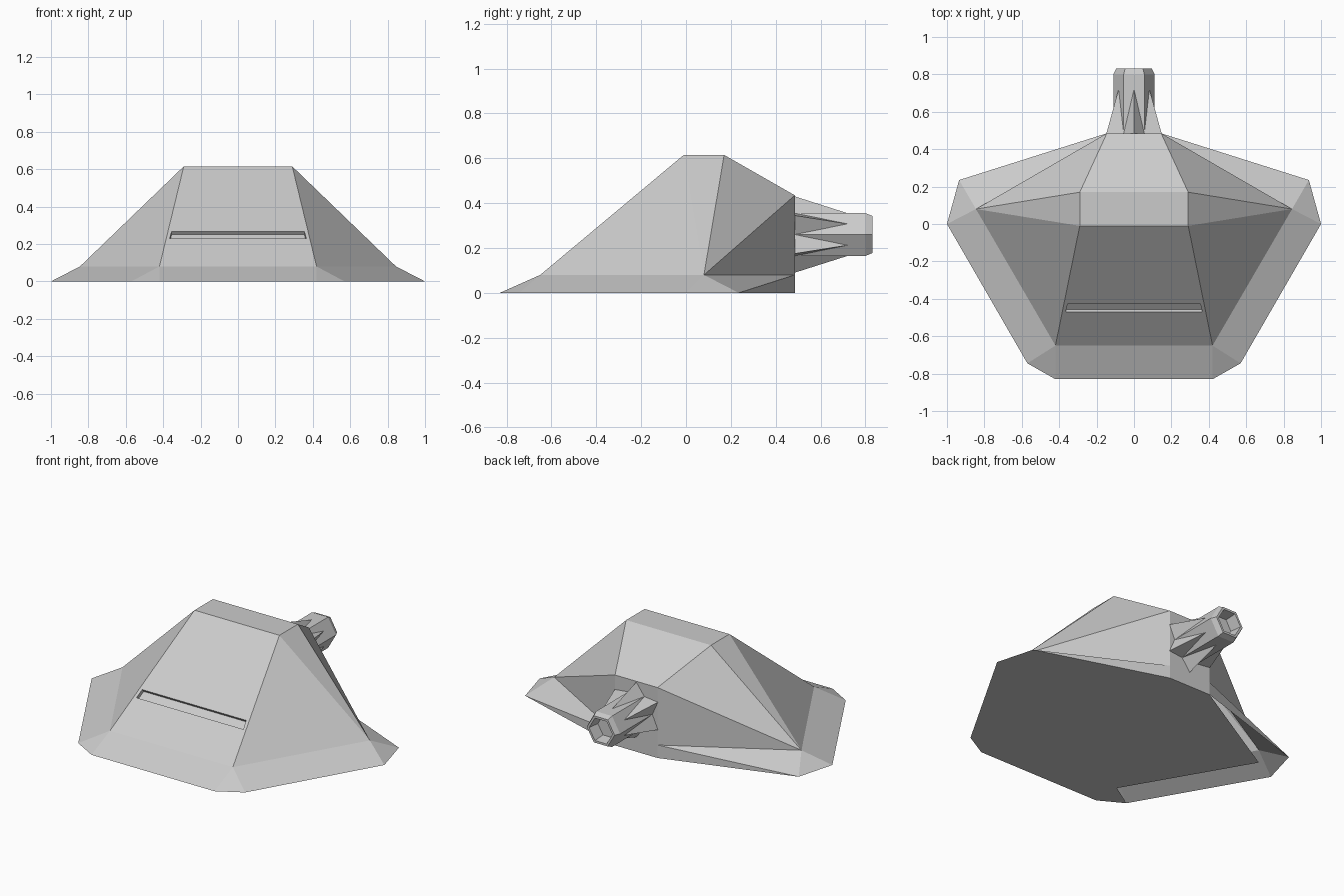
import bpy, bmesh
from math import sin, cos, radians
from mathutils import Vector

if "Cube" in bpy.data.objects:
    bpy.data.objects.remove(bpy.data.objects["Cube"])


def make_object(name, bm):
    bmesh.ops.remove_doubles(bm, verts=bm.verts, dist=0.0005)
    bmesh.ops.recalc_face_normals(bm, faces=bm.faces)
    mesh = bpy.data.meshes.new(name)
    bm.to_mesh(mesh)
    bm.free()
    obj = bpy.data.objects.new(name, mesh)
    bpy.context.collection.objects.link(obj)
    return obj


def add_face(bm, points):
    bm.faces.new([bm.verts.new(p) for p in points])


def mirror(p):
    return (-p[0], p[1], p[2])


# Key points of the right half of the hull
skirt_front = (0.42, -0.83, 0)
skirt_corner = (0.57, -0.745, 0)
skirt_side = (1.0, 0, 0)
skirt_rear = (0.935, 0.235, 0)
hull_front = (0.42, -0.65, 0.08)
hull_side = (0.845, 0.08, 0.08)
roof_front = (0.29, -0.01, 0.615)
roof_rear = (0.29, 0.17, 0.615)
rear_top = (0.145, 0.485, 0.435)
rear_mid = (0.145, 0.485, 0.08)
rear_base = (0.145, 0.485, 0)

# Vision slot cut into the sloping front
slope = (roof_front[2] - hull_front[2]) / (roof_front[1] - hull_front[1])
slot_low = (0.365, -0.47, 0.08 + 0.18 * slope)
slot_high = (0.355, -0.427, 0.08 + 0.223 * slope)
inward = Vector((0, slope, -1)).normalized() * 0.022
deep_low = tuple(Vector(slot_low) + inward)
deep_high = tuple(Vector(slot_high) + inward)

# Hull faces mirrored left and right
bm = bmesh.new()
side_faces = [
    (hull_front, skirt_front, skirt_corner),
    (hull_front, skirt_corner, skirt_side, hull_side),
    (hull_side, skirt_side, skirt_rear),
    (hull_side, skirt_rear, rear_mid),
    (skirt_rear, rear_base, rear_mid),
    (hull_side, rear_mid, rear_top),
    (hull_side, rear_top, roof_rear),
    (hull_side, roof_rear, roof_front),
    (hull_side, roof_front, hull_front),
    (hull_front, roof_front, slot_high, slot_low),
    (slot_low, slot_high, deep_high, deep_low),
]
for face in side_faces:
    add_face(bm, face)
    add_face(bm, [mirror(p) for p in face])

# Hull faces that span the centre line
for a, b in [(skirt_front, hull_front), (hull_front, slot_low),
             (slot_high, roof_front), (roof_front, roof_rear),
             (roof_rear, rear_top), (rear_top, rear_mid),
             (rear_mid, rear_base), (slot_low, deep_low),
             (slot_high, deep_high), (deep_low, deep_high)]:
    add_face(bm, [a, b, mirror(b), mirror(a)])

# Underside, with the left skirt left open
add_face(bm, [skirt_front, skirt_corner, skirt_side, skirt_rear, rear_base,
              mirror(rear_base), (-0.845, 0.08, 0), (-0.42, -0.65, 0),
              mirror(skirt_corner), mirror(skirt_front)])
make_object("hull", bm)

# Six-sided exhaust barrel with a chamfered rim and recessed end
AXIS_Z = 0.26


def polar(radius, degrees, y):
    a = radians(degrees)
    return (radius * cos(a), y, AXIS_Z + radius * sin(a))


bm = bmesh.new()
profile = [(0.11, 0.485), (0.11, 0.80), (0.095, 0.832), (0.08, 0.832), (0.07, 0.76)]
rings = [[polar(r, 60 * i, y) for i in range(6)] for r, y in profile]
for r0, r1 in zip(rings, rings[1:]):
    for i in range(6):
        j = (i + 1) % 6
        add_face(bm, [r0[i], r0[j], r1[j], r1[i]])
add_face(bm, rings[-1])
make_object("barrel", bm)

# One tapered fin on each barrel face
for i in range(6):
    mid = 60 * i + 30
    left = polar(0.11, mid - 30, 0.485)
    right = polar(0.11, mid + 30, 0.485)
    outer = polar(0.17, mid, 0.485)
    tip = polar(0.0953, mid, 0.72)
    bm = bmesh.new()
    for face in [(left, outer, tip), (outer, right, tip), (left, right, outer), (left, right, tip)]:
        add_face(bm, face)
    make_object(f"barrel_fin_{i + 1}", bm)
